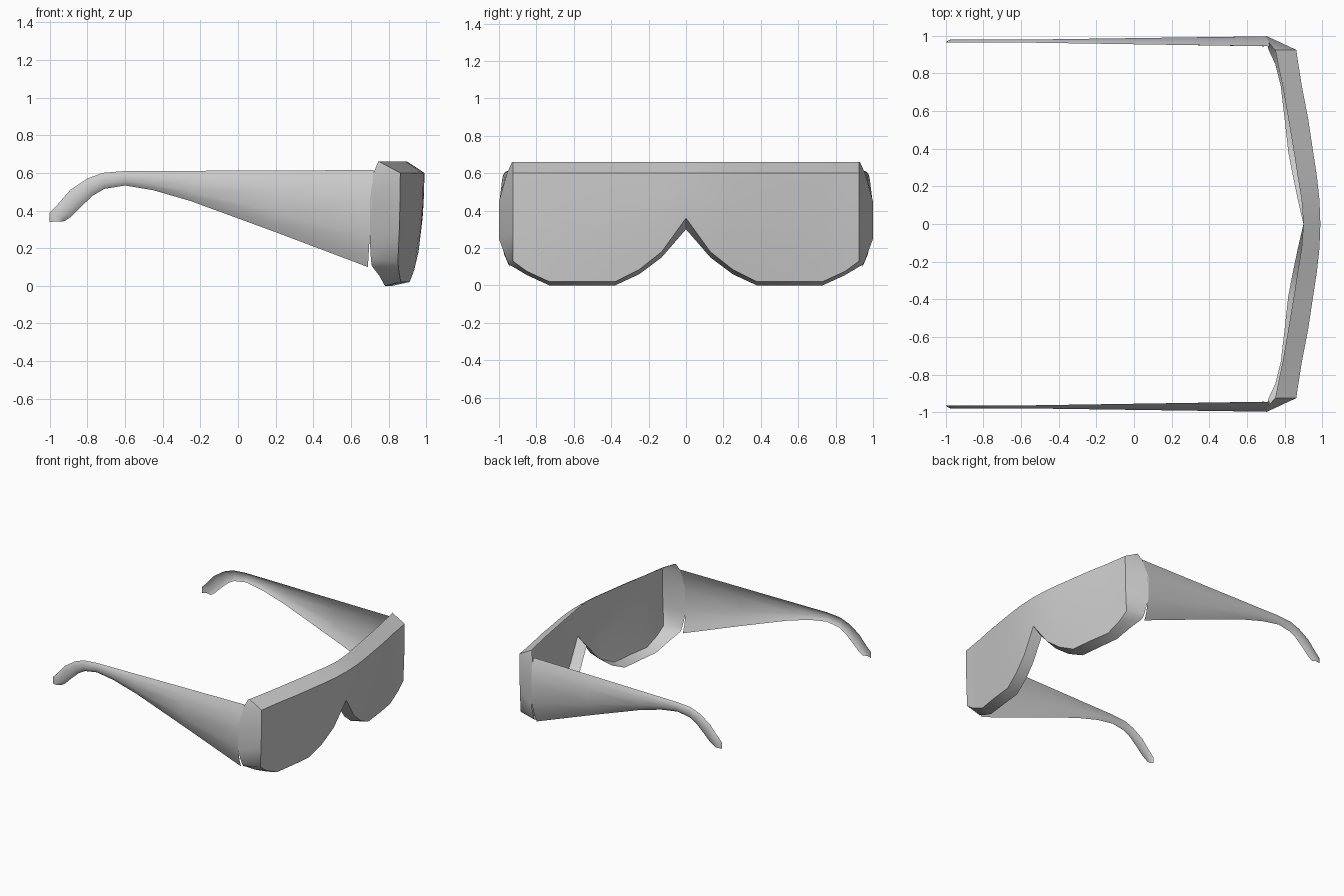
import bpy, bmesh

if "Cube" in bpy.data.objects:
    bpy.data.objects.remove(bpy.data.objects["Cube"])


def loft(name, sections, angle):
    """Skin a sheet through point rows and mirror it across y = 0."""
    bm = bmesh.new()
    rows = [[bm.verts.new(p) for p in s] for s in sections]
    for a, b in zip(rows, rows[1:]):
        for i in range(len(a) - 1):
            bm.faces.new((a[i], a[i + 1], b[i + 1], b[i]))
    bmesh.ops.recalc_face_normals(bm, faces=bm.faces)
    # outward side: away from the middle of the head
    if sum(f.normal.x * f.calc_center_median().x + f.normal.y * f.calc_center_median().y
           for f in bm.faces) < 0:
        bmesh.ops.reverse_faces(bm, faces=bm.faces)
    me = bpy.data.meshes.new(name)
    bm.to_mesh(me)
    bm.free()
    ob = bpy.data.objects.new(name, me)
    bpy.context.collection.objects.link(ob)
    mod = ob.modifiers.new("mirror", 'MIRROR')
    mod.use_axis = (False, True, False)
    mod.use_clip = True
    bpy.ops.object.select_all(action='DESELECT')
    ob.select_set(True)
    bpy.context.view_layer.objects.active = ob
    bpy.ops.object.modifier_apply(modifier="mirror")
    bpy.ops.object.shade_smooth_by_angle(angle=angle)
    return ob


# Lens shield: y, front x, front bottom z, top rim x, bottom rim z, bottom rim x
columns = [
    (0.00, 0.990, 0.36, 0.90, 0.30, 0.90),
    (0.13, 0.985, 0.18, 0.89, 0.15, 0.87),
    (0.25, 0.972, 0.085, 0.87, 0.06, 0.845),
    (0.38, 0.952, 0.02, 0.85, 0.00, 0.82),
    (0.56, 0.925, 0.02, 0.82, 0.00, 0.80),
    (0.73, 0.892, 0.02, 0.79, 0.00, 0.78),
    (0.85, 0.873, 0.075, 0.765, 0.055, 0.75),
    (0.925, 0.862, 0.13, 0.75, 0.10, 0.715),
]
shield = []
for y, xf, zb, xt, zr, xr in columns:
    col = [(xt, y, 0.66)]
    for t in (1, 0.67, 0.33, 0):
        z = zb + (0.60 - zb) * t
        tilt = 0.055 * (1 - 0.7 * y) * ((0.6 - z) / 0.58) ** 2
        col.append((xf - tilt, y, z))
    col.append((xr, y, zr))
    shield.append(col)
# wrapped side edge
shield.append([(0.745, 0.93, 0.66), (0.72, 0.957, 0.60), (0.70, 1.0, 0.45),
               (0.70, 1.0, 0.25), (0.706, 0.96, 0.14), (0.71, 0.945, 0.11)])
loft("lens_shield", shield, 0.75)

# Temples: top x, top z, bottom x, bottom z along the arm to the ear hook
stations = [
    (0.72, 0.615, 0.69, 0.10), (0.20, 0.613, 0.20, 0.285),
    (-0.25, 0.611, -0.25, 0.45), (-0.45, 0.61, -0.45, 0.508),
    (-0.60, 0.61, -0.60, 0.533), (-0.72, 0.60, -0.71, 0.515),
    (-0.80, 0.57, -0.77, 0.48), (-0.89, 0.51, -0.84, 0.415),
    (-0.96, 0.43, -0.89, 0.365), (-1.0, 0.39, -0.92, 0.345), (-1.0, 0.34, -0.93, 0.342),
]
arc = [(0, 0), (0.12, 0.5), (0.32, 1), (0.68, 1), (0.88, 0.5), (1, 0)]
temple = []
for xt, zt, xb, zb in stations:
    u = max(0, min(1, (0.70 - xt) / 1.3))
    base, bulge = 0.944 + 0.02 * u, 0.053 - 0.038 * u
    temple.append([(xt + (xb - xt) * t, base + bulge * w, zt + (zb - zt) * t) for t, w in arc])
loft("temple_arms", temple, 0.9)
